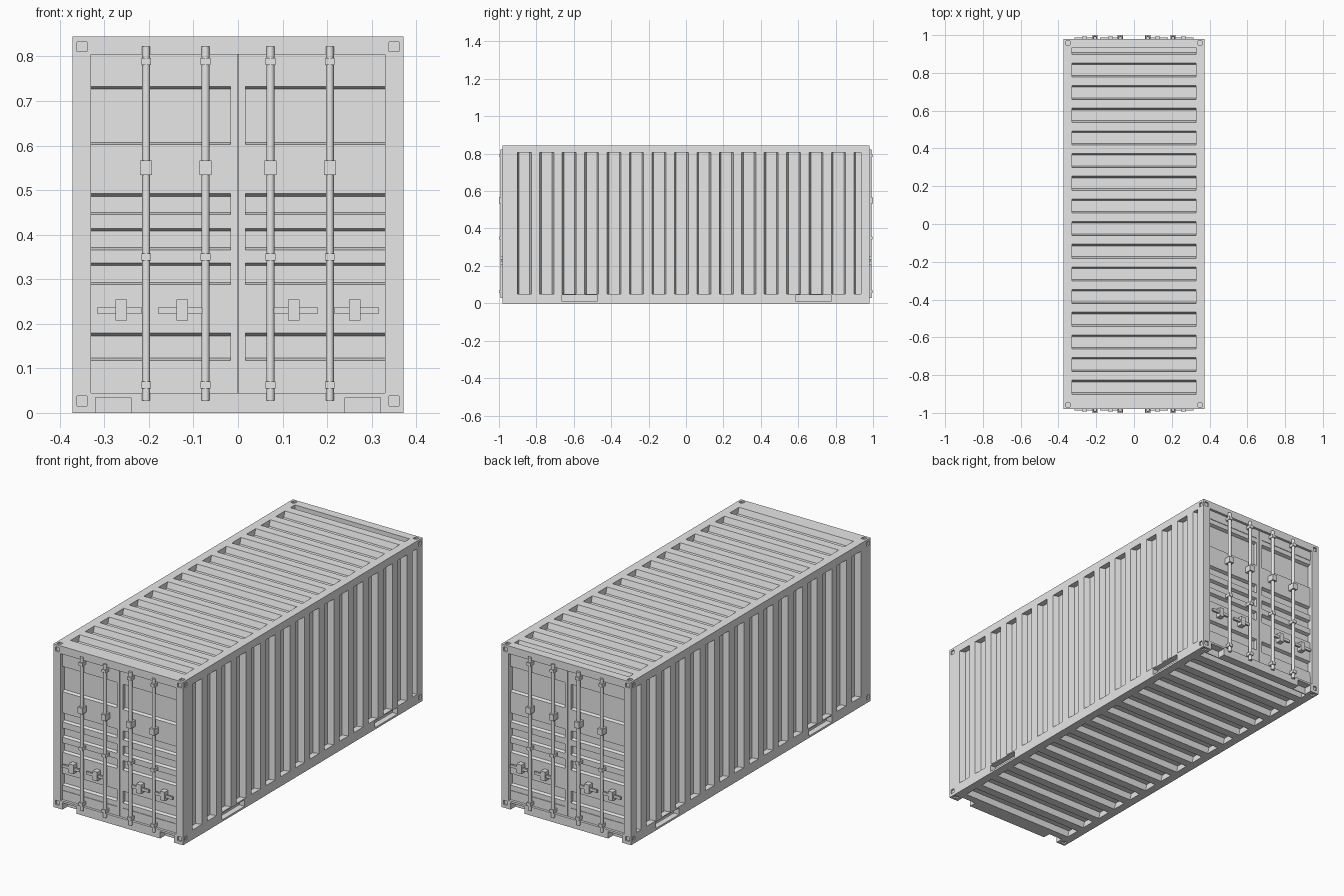
import bpy, bmesh
from mathutils import Vector

if "Cube" in bpy.data.objects:
    bpy.data.objects.remove(bpy.data.objects["Cube"])

W, L, H = 0.372, 0.98, 0.845      # half width, half length, height
DEPTH, SLOPE = 0.03, 0.009        # corrugation pockets

steel = bpy.data.materials.new("grey_steel")
steel.use_nodes = True
grey = (0.8, 0.8, 0.8, 1)
steel.diffuse_color = grey
steel.node_tree.nodes["Principled BSDF"].inputs["Base Color"].default_value = grey


def prism(bm, points, along):
    """Extrude a closed polygon along a vector."""
    face = bm.faces.new([bm.verts.new(p) for p in points])
    new = bmesh.ops.extrude_face_region(bm, geom=[face])["geom"]
    moved = [v for v in new if isinstance(v, bmesh.types.BMVert)]
    bmesh.ops.translate(bm, verts=moved, vec=Vector(along))


def box(bm, x, y, z):
    prism(bm, [(x[0], y[0], z[0]), (x[1], y[0], z[0]),
               (x[1], y[1], z[0]), (x[0], y[1], z[0])], (0, 0, z[1] - z[0]))


def finish(bm, name):
    bmesh.ops.recalc_face_normals(bm, faces=bm.faces)
    mesh = bpy.data.meshes.new(name)
    bm.to_mesh(mesh)
    bm.free()
    mesh.materials.append(steel)
    obj = bpy.data.objects.new(name, mesh)
    bpy.context.collection.objects.link(obj)
    return obj


# Solid container block
bm = bmesh.new()
box(bm, (-W, W), (-L, L), (0, H))
body = finish(bm, "container_body")

# Corrugation pockets in the sides, roof and floor
bm = bmesh.new()
for k in range(16):
    a = -0.902 + 0.12 * k
    b = min(a + 0.075, 0.935)
    end = SLOPE if b < 0.935 else 0
    profile = [(a, -0.01), (a, 0), (a + SLOPE, DEPTH),
               (b - end, DEPTH), (b, 0), (b, -0.01)]
    for s in (-1, 1):
        prism(bm, [(s * (W - d), y, 0.05) for y, d in profile], (0, 0, 0.755))
    prism(bm, [(-0.328, y, H - d) for y, d in profile], (0.656, 0, 0))
    prism(bm, [(-0.328, y, d) for y, d in profile], (0.656, 0, 0))

for s in (-1, 1):
    # Door openings and notches in the end sills
    box(bm, (-0.33, 0.33), (s * 0.945, s * 1.01), (0.045, 0.805))
    for t in (-1, 1):
        box(bm, (t * 0.24, t * 0.32), (s * 0.94, s * 1.01), (-0.01, 0.035))
    # Fork pockets in the side sills
    for y in (-0.57, 0.682):
        box(bm, (s * 0.342, s * 0.4), (y - 0.093, y + 0.093), (0.01, 0.044))
    # Corner casting holes on three faces of each corner
    for t in (-1, 1):
        for z, out in ((0.027, -0.01), (H - 0.023, H + 0.01)):
            x, y, r, cut = s * 0.35, t * 0.958, 0.011, 0.008
            box(bm, (x - r, x + r), (t * (L - cut), t * 1.01), (z - r, z + r))
            box(bm, (s * (W - cut), s * 0.4), (y - r, y + r), (z - r, z + r))
            inner = cut if z < 0.4 else H - cut
            box(bm, (x - r, x + r), (y - r, y + r),
                (min(out, inner), max(out, inner)))
cutter = finish(bm, "pocket_cutter")
cutter.hide_render = True

mod = body.modifiers.new("pockets", "BOOLEAN")
mod.operation, mod.solver, mod.object = "DIFFERENCE", "EXACT", cutter
mod.use_self = True
bpy.context.view_layer.objects.active = body
bpy.ops.object.modifier_apply(modifier=mod.name)
bpy.data.objects.remove(cutter)

# Heights where the door skin steps in, then out again
STEPS = [(0.733, 0.602), (0.492, 0.445), (0.414, 0.366), (0.337, 0.288), (0.179, 0.118)]
OUTER, INNER, BACK = 0.964, 0.948, 0.94

for s, end in ((-1, "front"), (1, "back")):
    for t, side in ((1, "left"), (-1, "right")):
        # Door leaf: border plates and a corrugated skin
        bm = bmesh.new()
        border = (s * BACK, s * 0.967)
        box(bm, (t * 0.001, t * 0.017), border, (0.045, 0.805))
        box(bm, (t * 0.017, t * 0.33), border, (0.757, 0.805))
        box(bm, (t * 0.017, t * 0.33), border, (0.045, 0.092))
        skin = [(BACK, 0.757), (OUTER, 0.757)]
        for top, low in STEPS:
            skin += [(OUTER, top), (INNER, top - 0.006),
                     (INNER, low + 0.005), (OUTER, low)]
        skin += [(OUTER, 0.092), (BACK, 0.092)]
        prism(bm, [(t * 0.017, s * y, z) for y, z in skin], (t * 0.313, 0, 0))
        finish(bm, f"{end}_{side}_door")

        for x, label in ((0.073, "inner"), (0.206, "outer")):
            # Locking rod
            bpy.ops.mesh.primitive_cylinder_add(
                vertices=12, radius=0.009, depth=0.794, location=(t * x, s * 0.984, 0.425))
            rod = bpy.context.object
            rod.name = f"{end}_{side}_{label}_rod"
            rod.data.materials.append(steel)
            bpy.ops.object.shade_smooth_by_angle()

            # Rod brackets
            bm = bmesh.new()
            for z, half, wide in ((0.789, 0.008, 0.011), (0.55, 0.016, 0.0135),
                                  (0.35, 0.008, 0.011), (0.063, 0.008, 0.011)):
                box(bm, (t * x - wide, t * x + wide), (s * 0.955, s * (1 if half > 0.01 else 0.996)),
                    (z - half, z + half))
            finish(bm, f"{end}_{side}_{label}_brackets")

        # Handles with their mounting blocks
        for x, label in ((0.125, "inner"), (0.262, "outer")):
            bm = bmesh.new()
            box(bm, (t * x - 0.013, t * x + 0.013), (s * 0.955, s * 0.993), (0.207, 0.254))
            lever = x + (0.005 if label == "inner" else 0.004)
            box(bm, (t * lever - 0.05, t * lever + 0.05), (s * 0.978, s * 0.988), (0.223, 0.237))
            finish(bm, f"{end}_{side}_{label}_handle")
